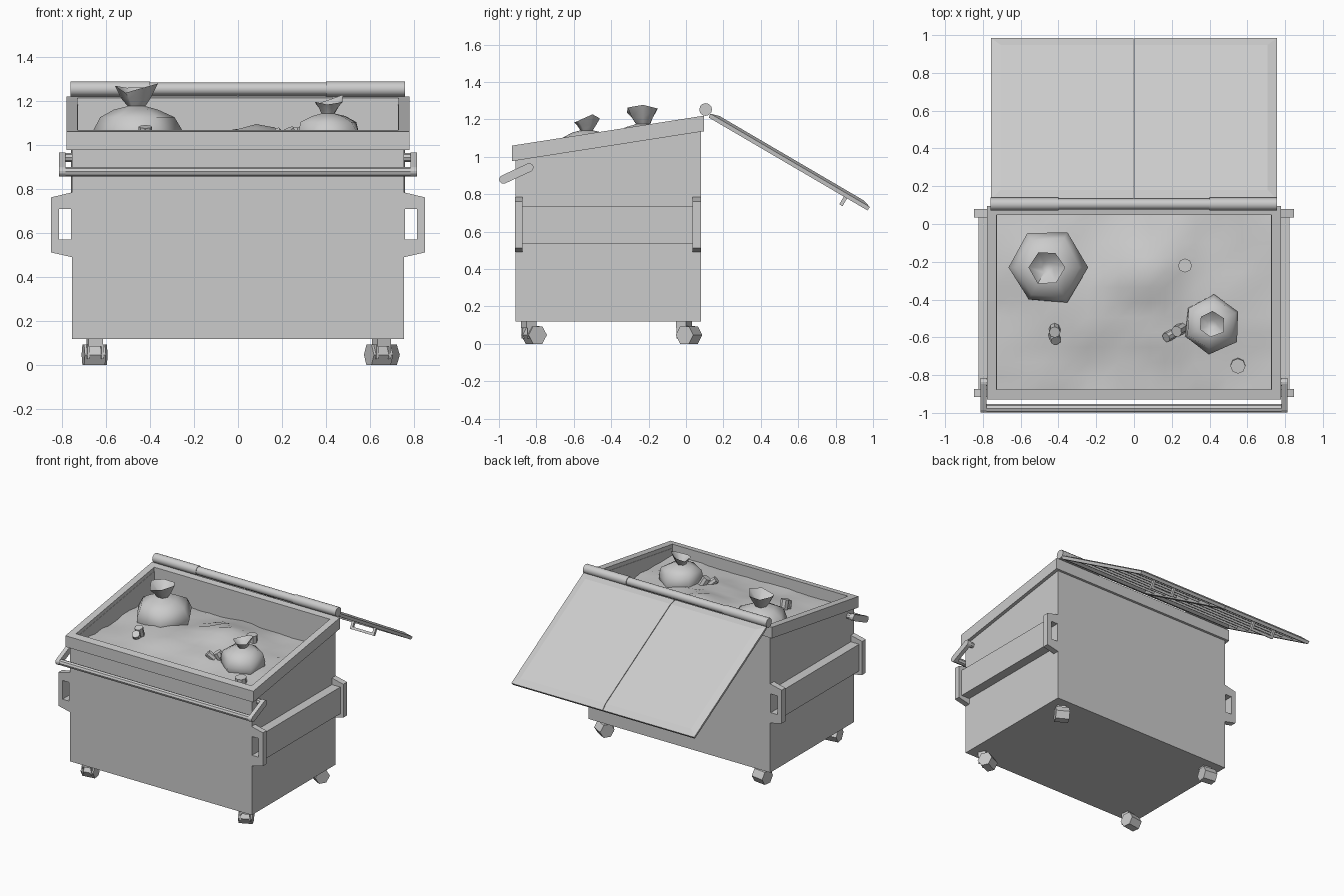
import bpy, bmesh, math, random
from mathutils import Matrix, Vector

if "Cube" in bpy.data.objects:
    bpy.data.objects.remove(bpy.data.objects["Cube"])
random.seed(4)


def finish(name, bm, smooth=None):
    bmesh.ops.recalc_face_normals(bm, faces=bm.faces)
    me = bpy.data.meshes.new(name)
    bm.to_mesh(me)
    bm.free()
    ob = bpy.data.objects.new(name, me)
    bpy.context.collection.objects.link(ob)
    if smooth is not None:
        bpy.context.view_layer.objects.active = ob
        ob.select_set(True)
        bpy.ops.object.shade_smooth_by_angle(angle=math.radians(smooth))
        ob.select_set(False)
    return ob


def loft(name, rings, mode="caps", mat=None, smooth=None):
    """Bridge rings of points; mode is caps, loop (last joins first) or open."""
    bm = bmesh.new()
    mat = mat or Matrix()
    vs = [[bm.verts.new(mat @ Vector(p)) for p in r] for r in rings]
    pairs = list(zip(vs, vs[1:])) + ([(vs[-1], vs[0])] if mode == "loop" else [])
    n = len(vs[0])
    for a, b in pairs:
        for i in range(n):
            j = (i + 1) % n
            bm.faces.new((a[i], a[j], b[j], b[i]))
    if mode == "caps":
        bm.faces.new(vs[0])
        bm.faces.new(vs[-1])
    return finish(name, bm, smooth)


def box(name, x, y, z, mat=None):
    return loft(name, [rect(x[0], x[1], y[0], y[1], lambda _: k) for k in z], mat=mat)


def rect(x0, x1, y0, y1, zf):
    return [(x, y, zf(y)) for x, y in ((x0, y0), (x1, y0), (x1, y1), (x0, y1))]


def rod(name, x0, x1, y, z, r, n=12, mat=None, smooth=40):
    ring = [(y + r * math.cos(2 * math.pi * i / n), z + r * math.sin(2 * math.pi * i / n)) for i in range(n)]
    return loft(name, [[(x, a, b) for a, b in ring] for x in (x0, x1)], mat=mat, smooth=smooth)


def rim_z(y):
    return 1.06 + 0.156 * (y + 0.93)


# Hollow body with sloping top edge
loft("body", [
    rect(-.725, .725, -.88, .05, lambda y: .16),
    rect(-.725, .725, -.88, .05, lambda y: rim_z(y) - .03),
    rect(-.753, .753, -.912, .08, lambda y: rim_z(y) - .03),
    rect(-.753, .753, -.912, .08, lambda y: .12)])

# Sloping rim frame
inner, outer = (-.727, .727, -.877, .048), (-.778, .778, -.93, .095)
low = lambda y: rim_z(y) - .083
loft("rim", [rect(*outer, low), rect(*outer, rim_z), rect(*inner, rim_z), rect(*inner, low)], "loop")

for s, side in ((1, "right"), (-1, "left")):
    # Fork pocket: hollow rail with a reinforced bracket at each end
    hole = [(.757, .57), (.812, .57), (.812, .71), (.757, .71)]
    rail = [(.75, .535), (.822, .535), (.822, .735), (.75, .735)]
    flange = [(.75, .49), (.847, .512), (.847, .762), (.75, .785)]
    for nm, prof, y0, y1 in (("fork_pocket", rail, -.9, .07),
                             ("pocket_bracket_front", flange, -.915, -.873),
                             ("pocket_bracket_back", flange, .035, .08)):
        loft(f"{nm}_{side}", [[(s * x, y, z) for x, z in p]
             for p, y in ((prof, y0), (prof, y1), (hole, y1), (hole, y0))], "loop")

    # Rounded arm holding the front bar, with its pivot
    ends = ((-.838, .943, -65), (-.976, .879, 115))
    cap = []
    for cy, cz, a0 in ends:
        for k in range(7):
            a = math.radians(a0 + 30 * k)
            cap.append((cy + .023 * math.cos(a), cz + .023 * math.sin(a)))
    loft(f"bar_arm_{side}", [[(s * x, y, z) for y, z in cap] for x in (.782, .812)])
    rod(f"bar_pivot_{side}", s * .74, s * .79, -.838, .943, .02, 8)

# Front bar
rod("front_bar", -.8, .8, -.976, .878, .022, 8)

# Hinge tube: thick ends, thinner centre
for x0, x1, r in ((-.76, -.4, .034), (-.4, .4, .029), (.4, .757, .034)):
    rod("hinge_tube", x0, x1, .105, 1.253, r)

# Two lids hanging open behind, with ribs and handle underneath
lid = Matrix(((1, 0, 0, 0), (0, .863, .505, .137), (0, -.505, .863, 1.243), (0, 0, 0, 1)))
for s, side in ((1, "right"), (-1, "left")):
    def pan(o, c, w):
        return [(s * x, v, w) for x, v in ((.002 + c, o), (.757 - o, o), (.757 - o, .99 - o), (.002 + c, .99 - o))]
    loft(f"lid_{side}", [pan(.05, 0, 0), pan(0, 0, -.014), pan(.004, 0, -.036),
                         pan(.025, .02, -.036), pan(.04, .03, -.014)], mat=lid)
    for k in range(6):
        v = .14 + k * .14
        box(f"lid_rib_{side}", sorted((s * .03, s * .72)), (v - .006, v + .006), (-.028, -.012), lid)
    for x in (.36, .54):
        box(f"lid_handle_post_{side}", (s * x - .009, s * x + .009), (.84, .86), (-.082, -.012), lid)
    box(f"lid_handle_grip_{side}", sorted((s * .351, s * .549)), (.84, .86), (-.084, -.066), lid)

# Swivel casters with six-sided wheels
for x, y, turn in ((-.65, -.84, 8), (.65, -.84, 25), (-.65, -.01, -8), (.65, -.01, -30)):
    m = Matrix.Translation((x, y, 0)) @ Matrix.Rotation(math.radians(turn), 4, "Z")
    box("caster_stem", (-.033, .033), (-.03, .03), (.085, .125), m)
    for s in (1, -1):
        box("caster_fork", (s * .032 - .005, s * .032 + .005), (-.025, .045), (.03, .095), m)
    rod("caster_wheel", -.048, .048, .03, .0475, .054, 6, m, None)

# Rubbish surface: base level with soft mounds
mounds = [(.07, -.25, .10, .22), (-.3, -.5, .05, .2), (.42, -.5, .04, .22), (-.5, -.2, .05, .2), (.1, -.6, .03, .15)]


def heap_z(x, y):
    return .985 + sum(h * math.exp(-((x - a) ** 2 + (y - b) ** 2) / (r * r)) for a, b, h, r in mounds)


bm = bmesh.new()
bmesh.ops.create_grid(bm, x_segments=18, y_segments=12, size=1)
for v in bm.verts:
    x, y = v.co.x * .735, -.415 + v.co.y * .475
    v.co = (x, y, heap_z(x, y) + random.uniform(-.008, .008))
finish("rubbish_heap", bm, 180)


# Tied rubbish bags: six-sided lathe with a flared, ragged neck
def bag(name, cx, cy, z0, size, turn):
    prof = [(.08, -.2), (.185, -.11), (.205, -.02), (.175, .055), (.1, .09), (.042, .105), (.065, .14), (.092, .185),
            (.03, .125)]
    rings = []
    for i, (r, z) in enumerate(prof):
        ring = []
        for k in range(6):
            a = math.radians(turn + 60 * k)
            rr = r * size * random.uniform(.93, 1.08)
            dz = random.uniform(-.025, .025) if i == 7 else 0
            ring.append((cx + rr * math.cos(a), cy + rr * math.sin(a), z0 + size * z + dz))
        rings.append(ring)
    loft(name, rings, smooth=60)


bag("rubbish_bag_large", -.46, -.23, 1.07, 1, 0)
bag("rubbish_bag_small", .41, -.53, 1.06, .78, 25)


# Loose cans and bottles
def can(x, y, r, h, tilt, turn):
    m = (Matrix.Translation((x, y, heap_z(x, y) + .015)) @ Matrix.Rotation(math.radians(turn), 4, "Z")
         @ Matrix.Rotation(math.radians(tilt), 4, "X") @ Matrix.Rotation(math.radians(-90), 4, "Y"))
    rod("can", -h / 2, h / 2, 0, 0, r, 8, m)


can(.27, -.22, .037, .06, 0, 0)
can(.55, -.75, .04, .06, 5, 0)
can(-.42, -.56, .03, .1, 15, 0)
can(-.42, -.6, .028, .06, 40, 20)
can(.24, -.56, .03, .07, 30, -60)
can(.19, -.59, .026, .06, 50, -60)
